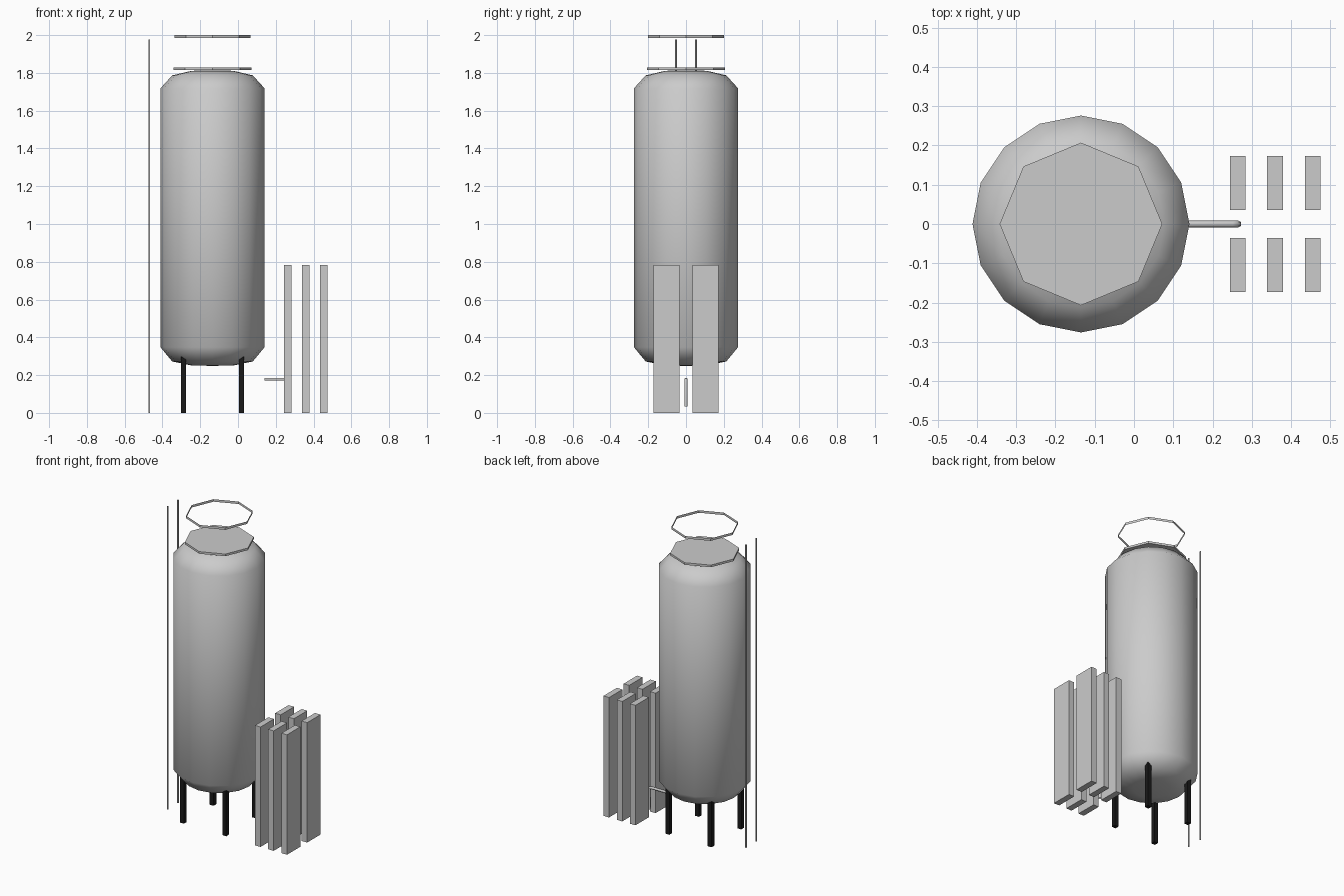
import bpy, bmesh, math

if "Cube" in bpy.data.objects:
    bpy.data.objects.remove(bpy.data.objects["Cube"])

CX = -0.135  # tank axis


def finish(name, bm, smooth=False):
    bmesh.ops.recalc_face_normals(bm, faces=bm.faces)
    me = bpy.data.meshes.new(name)
    bm.to_mesh(me)
    bm.free()
    for p in me.polygons:
        p.use_smooth = smooth
    ob = bpy.data.objects.new(name, me)
    bpy.context.collection.objects.link(ob)
    return ob


def box(name, x, y, z0, z1, sx, sy, mat=None):
    bm = bmesh.new()
    bmesh.ops.create_cube(bm, size=1)
    for v in bm.verts:
        v.co = (x + v.co.x * sx, y + v.co.y * sy,
                (z0 + z1) / 2 + v.co.z * (z1 - z0))
    ob = finish(name, bm)
    if mat:
        ob.data.materials.append(mat)


def lathe(name, profile, sides, x=CX, y=0, smooth=False):
    """Revolve (radius, z) points about a vertical axis; radius 0 makes a pole."""
    bm = bmesh.new()
    rings = []
    for r, z in profile:
        n = sides if r > 0 else 1
        rings.append([bm.verts.new((x + r * math.cos(2 * math.pi * i / sides),
                                    y + r * math.sin(2 * math.pi * i / sides), z))
                      for i in range(n)])
    for a, b in zip(rings, rings[1:]):
        for i in range(sides):
            j = (i + 1) % sides
            quad = [a[i % len(a)], a[j % len(a)], b[j % len(b)], b[i % len(b)]]
            bm.faces.new(list(dict.fromkeys(quad)))
    return finish(name, bm, smooth)


# Tank body with rounded ends
lathe("tank_body", [(0, 0.249), (0.11, 0.251), (0.213, 0.272), (0.276, 0.348),
                    (0.276, 1.718), (0.213, 1.787), (0.11, 1.811), (0, 1.814)],
      16, smooth=True)

# Octagonal lid plate, and open guard ring above it
lathe("lid_plate", [(0, 1.815), (0.207, 1.815), (0.207, 1.829), (0, 1.829)], 8)
lathe("guard_ring", [(0.2, 1.984), (0.2, 2.0)], 8)

# Dark legs
dark = bpy.data.materials.new("dark_metal")
dark.diffuse_color = (0.01, 0.01, 0.01, 1)
dark.use_nodes = True
dark.node_tree.nodes["Principled BSDF"].inputs["Base Color"].default_value = dark.diffuse_color
for sx in (-1, 1):
    for sy in (-1, 1):
        box("leg", CX + sx * 0.153, sy * 0.153, 0, 0.3, 0.028, 0.028, dark)

# Ladder rails: open tubes
for sy in (-1, 1):
    lathe("ladder_rail", [(0.005, 0), (0.005, 1.977)], 8, -0.47, sy * 0.053, True)

# Radiator-like panels, two rows of three
for x in (0.264, 0.359, 0.455):
    for sy in (-1, 1):
        box("panel", x, sy * 0.104, 0, 0.783, 0.04, 0.138)

# Drain pipe: horizontal run then elbow down
cu = bpy.data.curves.new("drain_pipe", 'CURVE')
cu.dimensions = '3D'
cu.bevel_depth = 0.009
cu.bevel_resolution = 1
path = [(0.14, 0.178), (0.25, 0.178), (0.261, 0.174), (0.265, 0.163), (0.265, 0.035)]
sp = cu.splines.new('POLY')
sp.points.add(len(path) - 1)
for p, (x, z) in zip(sp.points, path):
    p.co = (x, 0, z, 1)
bpy.context.collection.objects.link(bpy.data.objects.new("drain_pipe", cu))
